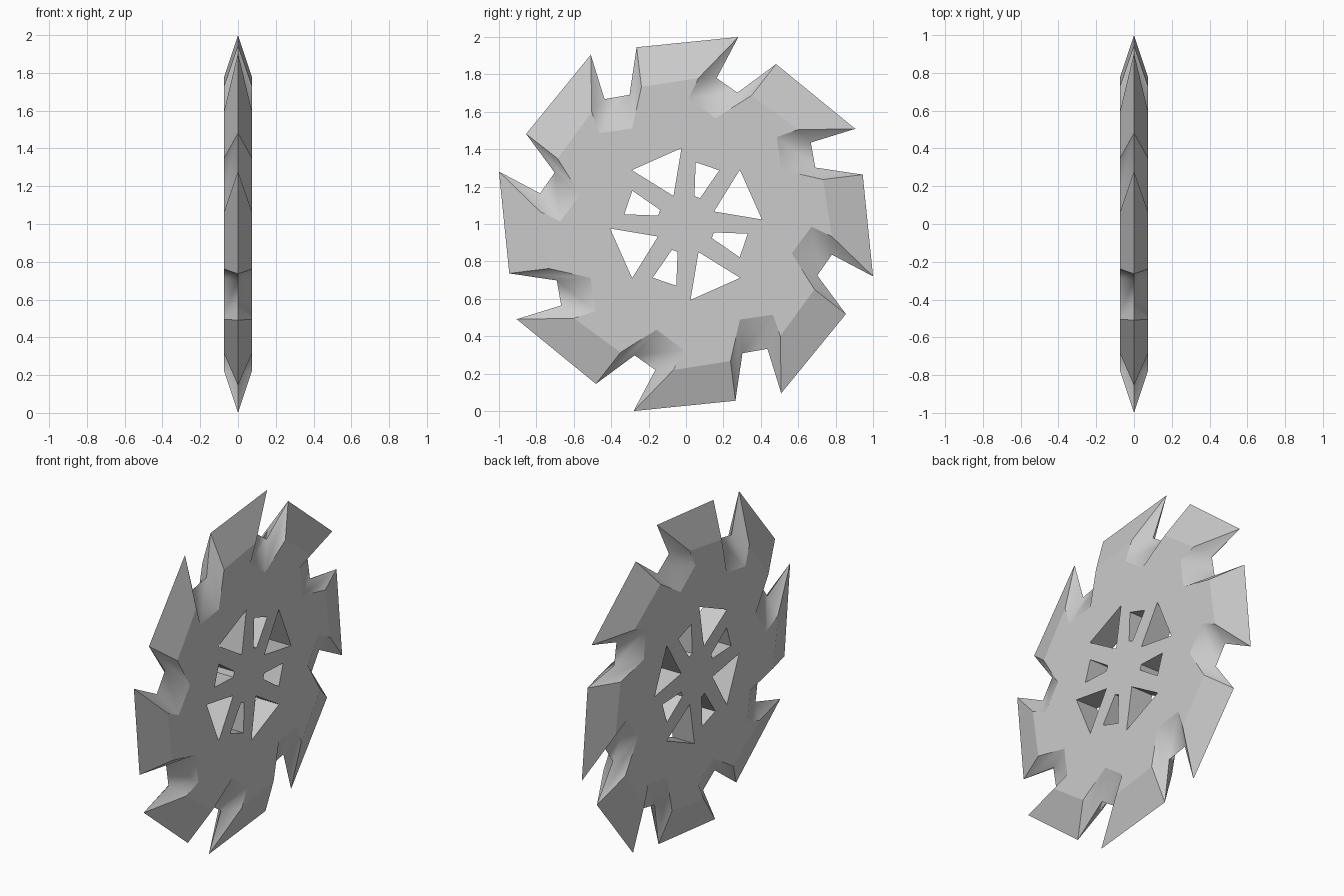
import bpy, bmesh
from math import sin, cos, pi

if "Cube" in bpy.data.objects:
    bpy.data.objects.remove(bpy.data.objects["Cube"])

T = 0.073  # half thickness

# One tooth (y, z from hub): heel, tip, two gullet corners
RIDGE = [(-0.264, 0.945), (0.28, 1.0), (0.164, 0.78), (0.275, 0.702)]
FLAT = [(-0.238, 0.733), (0.067, 0.78), (0.014, 0.672), (0.157, 0.565)]
# Window outlines, repeated every quarter turn
BIG = [(-0.024, 0.406), (-0.29, 0.288), (-0.067, 0.15)]
SMALL = [(0.052, 0.33), (0.178, 0.287), (0.075, 0.138), (0.045, 0.149)]


def spin(p, a):
    """Rotate clockwise as seen from +x."""
    return (p[0] * cos(a) + p[1] * sin(a), p[1] * cos(a) - p[0] * sin(a))


def ring(bm, pts, x):
    return [bm.verts.new((x, y, z + 1.0)) for y, z in pts]


def bridge(bm, a, b):
    n = len(a)
    return [bm.faces.new((a[i], a[(i + 1) % n], b[(i + 1) % n], b[i])) for i in range(n)]


bm = bmesh.new()
ridge_pts = [spin(p, k * pi / 4) for k in range(8) for p in RIDGE]
flat_pts = [spin(p, k * pi / 4) for k in range(8) for p in FLAT]
windows = [[spin(p, k * pi / 2) for p in w] for k in range(4) for w in (BIG, SMALL)]

# Bevelled toothed rim on both sides of the central ridge
mid = ring(bm, ridge_pts, 0)
gullets = set()
loops = {}
for x in (-T, T):
    outer = ring(bm, flat_pts, x)
    for i, f in enumerate(bridge(bm, outer, mid)):
        if i % 4:
            f.smooth = True
            gullets.add(f)
    loops[x] = [outer] + [ring(bm, w, x) for w in windows]

# Straight window walls
for a, b in zip(loops[-T][1:], loops[T][1:]):
    bridge(bm, a, b)

# Flat side plates with the windows left open
for x in (-T, T):
    edges = []
    for lp in loops[x]:
        edges += [bm.edges.get((lp[i - 1], lp[i])) for i in range(len(lp))]
    bmesh.ops.triangle_fill(bm, edges=edges, use_beauty=True, normal=(x / T, 0, 0))

bmesh.ops.recalc_face_normals(bm, faces=bm.faces[:])

# Gullets are softly shaded, everything else is crisp
mid_set = set(mid)
for e in bm.edges:
    in_gullet = all(f in gullets for f in e.link_faces)
    e.smooth = in_gullet and not all(v in mid_set for v in e.verts)

mesh = bpy.data.meshes.new("saw_blade")
bm.to_mesh(mesh)
bm.free()
blade = bpy.data.objects.new("saw_blade", mesh)
bpy.context.collection.objects.link(blade)
